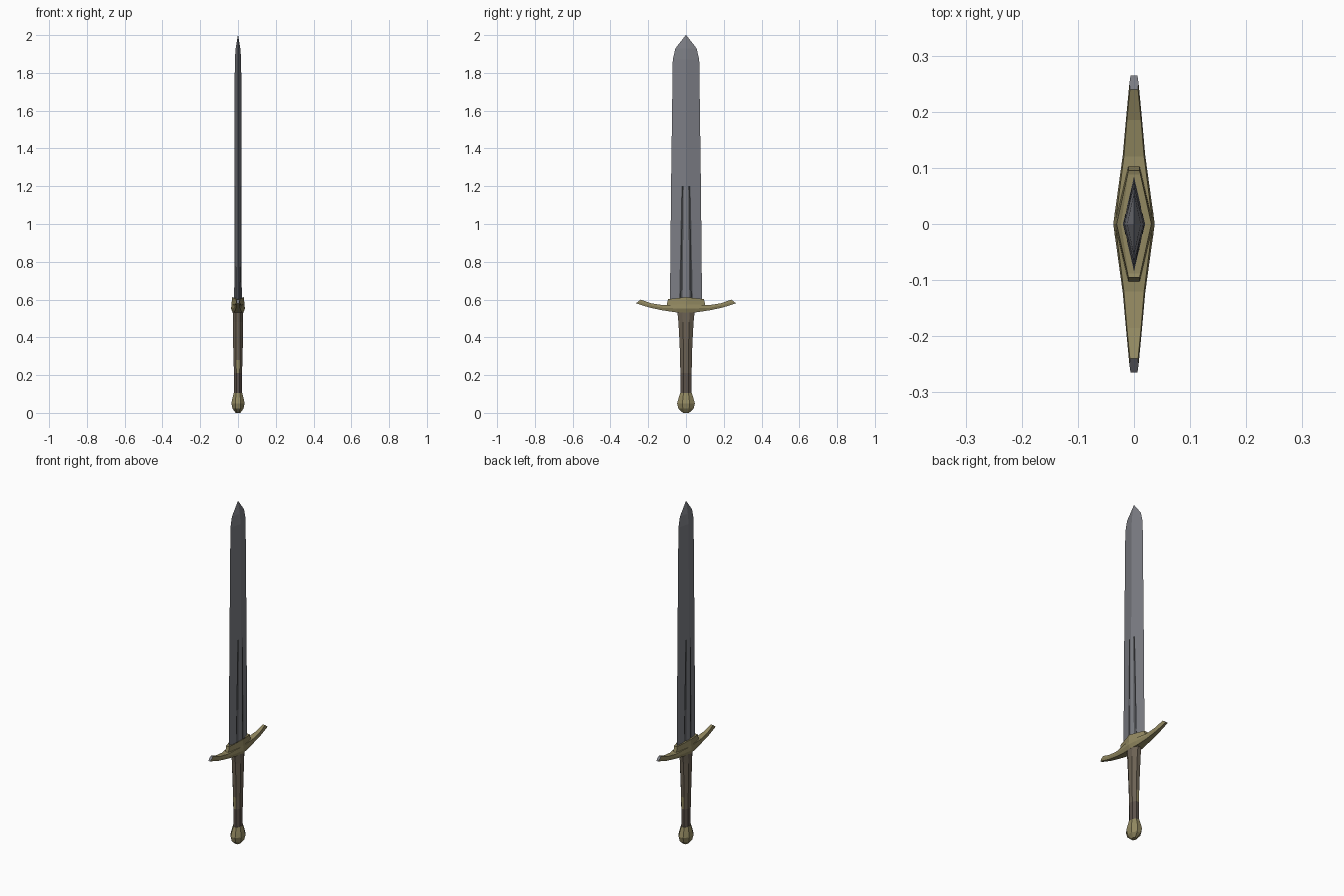
import bpy, math

if "Cube" in bpy.data.objects:
    bpy.data.objects.remove(bpy.data.objects["Cube"])

def mat(name, r, g, b):
    m = bpy.data.materials.new(name)
    m.diffuse_color = (r, g, b, 1)
    m.use_nodes = True
    m.node_tree.nodes["Principled BSDF"].inputs["Base Color"].default_value = m.diffuse_color
    return m

steel = mat("steel", 0.20, 0.205, 0.23)
dark_steel = mat("dark steel", 0.075, 0.078, 0.085)
brass = mat("dull brass", 0.29, 0.25, 0.12)
leather = mat("leather", 0.15, 0.122, 0.088)
dark_leather = mat("dark leather", 0.11, 0.085, 0.07)

def loft(name, rings, mats, rule=None):
    """Skin equal-length rings, cap both ends, colour faces by rule(centre)."""
    n = len(rings[0])
    verts = [p for r in rings for p in r]
    faces = [tuple(reversed(range(n)))]
    for i in range(len(rings) - 1):
        for j in range(n):
            k = (j + 1) % n
            faces.append((i*n + j, i*n + k, (i+1)*n + k, (i+1)*n + j))
    faces.append(tuple(range((len(rings)-1)*n, len(rings)*n)))
    me = bpy.data.meshes.new(name)
    me.from_pydata(verts, [], faces)
    for m in mats:
        me.materials.append(m)
    if rule:
        for p in me.polygons:
            p.material_index = rule(p.center)
    ob = bpy.data.objects.new(name, me)
    bpy.context.collection.objects.link(ob)
    return ob

def oval(z, hx, hy, n=8):
    # flat-sided oval with a facet facing each axis
    s = 1 / math.cos(math.pi / n)
    return [(hx*s*math.cos(2*math.pi*(i+.5)/n), hy*s*math.sin(2*math.pi*(i+.5)/n), z)
            for i in range(n)]

# Blade: diamond section with two tapering grooves per side
def blade_ring(z, hw, hx, depth, f=1.0):
    on = lambda y: hx * (1 - y / hw)
    ys = [0.018*f, 0.029*f, 0.037*f]
    q = [(hx, 0), (on(ys[0]), ys[0]), (on(ys[1]) - depth, ys[1]), (on(ys[2]), ys[2])]
    half = q + [(0, hw)] + [(-x, y) for x, y in reversed(q)]
    pts = half + [(x, -y) for x, y in reversed(half[1:-1])]
    return [(x, y, z) for x, y in pts]

loft("blade", [blade_ring(0.57, 0.085, 0.020, 0.006),
               blade_ring(1.2, 0.079, 0.019, 0, 0.65),
               blade_ring(1.87, 0.070, 0.017, 0, 0.4),
               blade_ring(1.93, 0.056, 0.012, 0, 0.35),
               blade_ring(2.0, 0.001, 0.0005, 0, 0.01)],
     [steel, dark_steel],
     lambda c: 1 if c.z < 1.0 and 0.015 < abs(c.y) < 0.036 else 0)

# Crossguard: curved bar tapering to the ends, steel end faces
# (y bottom, y top, z bottom, z top, half depth)
half = [(0.0, 0.0, 0.530, 0.575, 0.037), (0.05, 0.05, 0.532, 0.574, 0.030),
        (0.125, 0.12, 0.543, 0.570, 0.020), (0.195, 0.185, 0.558, 0.580, 0.014),
        (0.265, 0.24, 0.580, 0.600, 0.008)]
stations = [(-a, -b, c, d, e) for a, b, c, d, e in reversed(half[1:])] + half

def guard_ring(yb, yt, zb, zt, h):
    ym, zm = (yb + yt) / 2, (zb + zt) / 2
    return [(-h*.75, yb, zb), (-h, ym, zm), (-h*.9, yt, zt),
            (h*.9, yt, zt), (h, ym, zm), (h*.75, yb, zb)]

loft("crossguard", [guard_ring(*s) for s in stations], [brass, steel],
     lambda c: 1 if abs(c.y) > 0.245 else 0)

# Collar: pointed sleeve around the blade root, peaked in the middle
def collar_ring(zs, hx, hy):
    tip = 0.010
    return [(hx, 0, zs[0]), (tip, hy, zs[1]), (-tip, hy, zs[1]),
            (-hx, 0, zs[0]), (-tip, -hy, zs[1]), (tip, -hy, zs[1])]

loft("collar", [collar_ring((0.555, 0.555), 0.036, 0.112),
                collar_ring((0.578, 0.572), 0.034, 0.102),
                collar_ring((0.613, 0.602), 0.031, 0.095),
                collar_ring((0.611, 0.600), 0.023, 0.088)], [brass])

# Grip: tapered handle with brass inlays on the narrow sides
def grip_rule(c):
    if 0.21 < c.z < 0.28 and abs(c.x) < 0.005:
        return 1
    return 2 if c.z < 0.21 else 0

loft("grip", [oval(z, hx, hy) for z, hx, hy in
              [(0.09, 0.020, 0.029), (0.21, 0.022, 0.030), (0.28, 0.023, 0.031),
               (0.37, 0.026, 0.034), (0.48, 0.027, 0.040), (0.54, 0.027, 0.046)]],
     [leather, brass, dark_leather], grip_rule)

# Pommel: faceted knob
loft("pommel", [oval(z, hx, hy) for z, hx, hy in
                [(0.0, 0.012, 0.016), (0.022, 0.029, 0.040), (0.05, 0.035, 0.047),
                 (0.075, 0.030, 0.040), (0.105, 0.023, 0.031)]], [brass])
